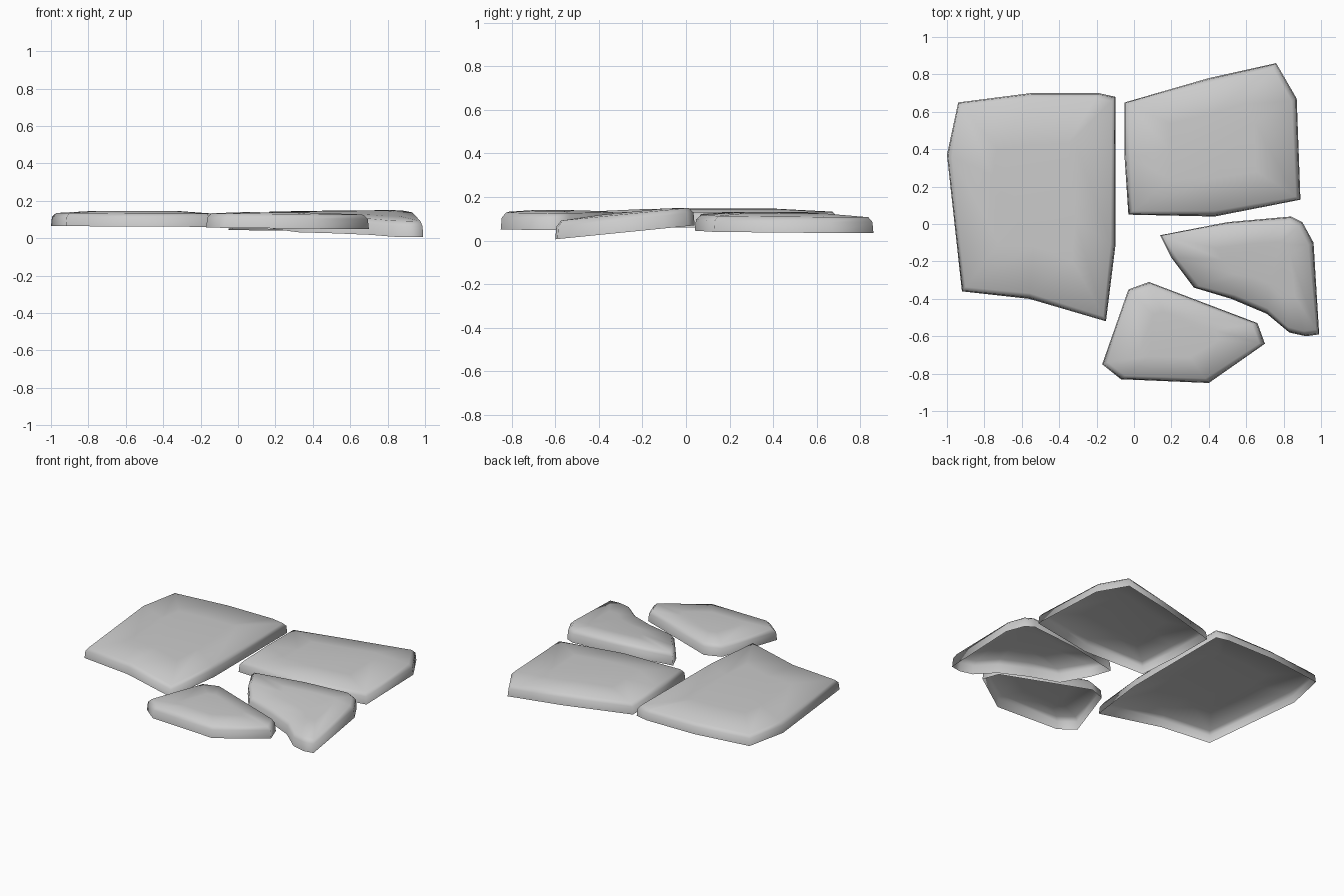
import bpy
import bmesh
from mathutils import Vector

cube = bpy.data.objects.get("Cube")
if cube:
    bpy.data.objects.remove(cube, do_unlink=True)

# Plain grey stone
stone = bpy.data.materials.new("grey stone")
stone.use_nodes = True
grey = (0.6, 0.6, 0.6, 1)
stone.diffuse_color = grey
stone.node_tree.nodes["Principled BSDF"].inputs["Base Color"].default_value = grey


def slab(name, outline, centre, rim, slope, height, bulge):
    """Open-bottomed paving stone: rim, leaning wall, soft shoulder, domed top."""
    c = Vector(centre)
    bm = bmesh.new()
    # inset from the outline, share of the way to the centre, height above the rim
    levels = [(0, 0, 0), (0.006, 0, height * 0.7), (0.03, 0, height),
              (0.03, 0.45, height + bulge)]
    rings = []
    for inset, share, up in levels:
        ring = []
        for p in outline:
            p = Vector(p)
            to_centre = c - p
            q = p + to_centre.normalized() * inset + to_centre * share
            z = rim + slope[0] * q.x + slope[1] * q.y + up
            ring.append(bm.verts.new((q.x, q.y, z)))
        rings.append(ring)
    n = len(outline)
    for low, high in zip(rings, rings[1:]):
        for i in range(n):
            j = (i + 1) % n
            bm.faces.new((low[i], low[j], high[j], high[i]))
    bm.faces.new(rings[-1])
    for f in bm.faces:
        f.smooth = True
    mesh = bpy.data.meshes.new(name)
    bm.to_mesh(mesh)
    bm.free()
    mesh.materials.append(stone)
    obj = bpy.data.objects.new(name, mesh)
    bpy.context.collection.objects.link(obj)


# Outlines run counter-clockwise seen from above
slab("large_slab",
     [(-.92, -.36), (-.56, -.4), (-.15, -.52), (-.1, -.12), (-.1, .68),
      (-.19, .7), (-.55, .7), (-.94, .65), (-1, .37)],
     (-.52, .15), .06, (-.005, 0), .07, .013)

slab("back_slab",
     [(-.03, .05), (.43, .04), (.89, .13), (.87, .67), (.76, .86),
      (.4, .78), (-.05, .65), (-.05, .35)],
     (.42, .43), .05, (-.01, -.01), .073, .013)

slab("side_slab",
     [(.14, -.06), (.2, -.18), (.32, -.34), (.52, -.4), (.71, -.48),
      (.83, -.58), (.92, -.6), (.99, -.59), (.96, -.1), (.9, .01),
      (.84, .04), (.5, .01)],
     (.74, -.2), .066, (0, .1), .083, .008)

slab("front_slab",
     [(-.17, -.75), (-.07, -.83), (.4, -.85), (.7, -.64), (.66, -.53),
      (.08, -.31), (-.03, -.35)],
     (.22, -.6), .055, (-.01, 0), .077, .008)
